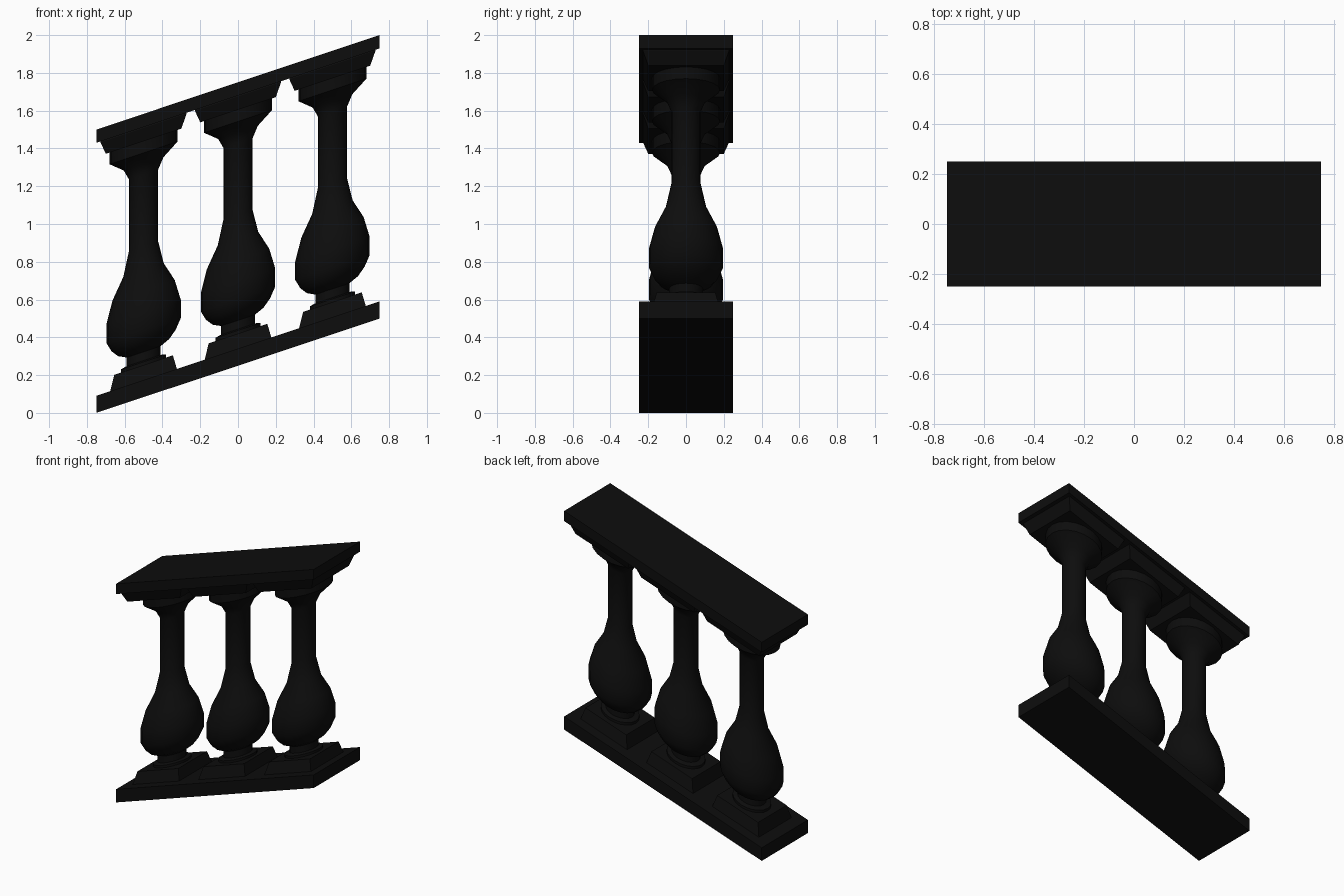
import bpy
import bmesh
import math
from mathutils import Matrix

cube = bpy.data.objects.get("Cube")
if cube:
    bpy.data.objects.remove(cube, do_unlink=True)

# One near-black colour throughout
black = bpy.data.materials.new("black_iron")
black.use_nodes = True
colour = (0.004, 0.004, 0.004, 1)
black.diffuse_color = colour
black.node_tree.nodes["Principled BSDF"].inputs["Base Color"].default_value = colour

# Everything follows the stair slope: z rises by a third of x
SLOPE = Matrix.Identity(4)
SLOPE[2][0] = 1 / 3
SLOPE[2][3] = 0.25


def loft(name, rings, smooth=False):
    """Join matching rings of points into a closed, sloped solid."""
    bm = bmesh.new()
    loops = [[bm.verts.new(p) for p in ring] for ring in rings]
    n = len(loops[0])
    for low, high in zip(loops, loops[1:]):
        for i in range(n):
            j = (i + 1) % n
            bm.faces.new((low[i], low[j], high[j], high[i]))
    bm.faces.new(loops[0][::-1])
    bm.faces.new(loops[-1])
    bm.transform(SLOPE)
    mesh = bpy.data.meshes.new(name)
    bm.to_mesh(mesh)
    bm.free()
    mesh.materials.append(black)
    obj = bpy.data.objects.new(name, mesh)
    bpy.context.collection.objects.link(obj)
    if smooth:
        bpy.ops.object.select_all(action="DESELECT")
        obj.select_set(True)
        bpy.context.view_layer.objects.active = obj
        bpy.ops.object.shade_smooth_by_angle(angle=math.radians(35))
    return obj


def rect(cx, hx, hy, z):
    return [(cx - hx, -hy, z), (cx + hx, -hy, z), (cx + hx, hy, z), (cx - hx, hy, z)]


def circle(cx, r, z, sides=20):
    angles = [math.tau * i / sides for i in range(sides)]
    return [(cx + r * math.cos(a), r * math.sin(a), z) for a in angles]


# Rails
for name, z0, z1 in (("bottom_rail", 0, 0.09), ("top_rail", 1.43, 1.5)):
    loft(name, [rect(0, 0.75, 0.25, z) for z in (z0, z1)])

# Turned profile: radius, height
PROFILE = [
    (0.12, 0.165), (0.12, 0.187), (0.09, 0.194), (0.09, 0.24),
    (0.135, 0.262), (0.17, 0.3), (0.197, 0.353), (0.197, 0.45),
    (0.165, 0.565), (0.107, 0.673), (0.077, 0.8), (0.077, 1.178),
    (0.105, 1.235), (0.18, 1.293), (0.18, 1.358),
]

# Balusters with their square plinths and caps
for side, x in (("right", -0.5), ("middle", 0), ("left", 0.5)):
    loft(side + "_plinth", [rect(x, h, h, z) for h, z in ((0.178, 0.085), (0.155, 0.17))])
    loft(side + "_baluster", [circle(x, r, z) for r, z in PROFILE], smooth=True)
    loft(side + "_cap", [rect(x, h, h, z) for h, z in ((0.2, 1.355), (0.228, 1.425), (0.228, 1.435))])
